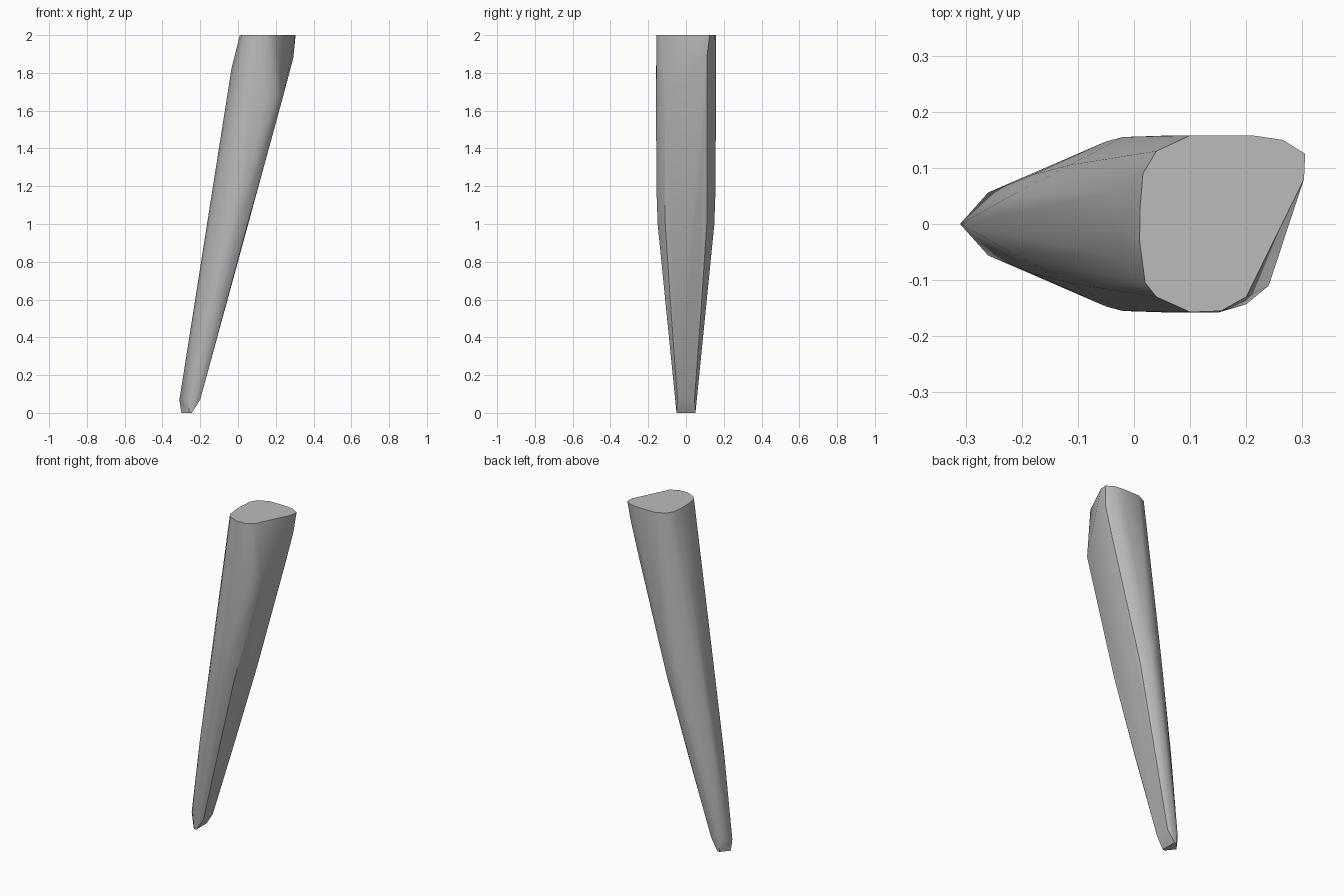
import bpy, bmesh, math

if "Cube" in bpy.data.objects:
    bpy.data.objects.remove(bpy.data.objects["Cube"])

# Symmetric cross-sections: height, then (x, half-width) pairs from left to right
SECTIONS = [
    (0.0, [(-0.30, 0), (-0.26, 0.05), (-0.245, 0.05)]),
    (0.07, [(-0.31, 0), (-0.26, 0.056), (-0.215, 0.053), (-0.20, 0.045)]),
    (0.55, [(-0.234, 0), (-0.22, 0.05), (-0.18, 0.088), (-0.14, 0.105), (-0.09, 0.10), (-0.07, 0.08)]),
    (1.0, [(-0.163, 0), (-0.152, 0.05), (-0.115, 0.105), (-0.05, 0.147), (0.0, 0.15), (0.05, 0.11)]),
    (1.2, [(-0.131, 0), (-0.12, 0.05), (-0.085, 0.11), (-0.02, 0.155), (0.04, 0.157), (0.105, 0.11)]),
    (1.68, [(0.07, 0.158), (0.15, 0.158), (0.20, 0.143), (0.24, 0.11)]),
    (1.82, [(-0.035, 0), (-0.025, 0.06), (0.015, 0.12), (0.08, 0.157)]),
]
# Flat top outline, with its front right corner sliced off
TOP = [(0.01, -0.03), (0.011, 0.03), (0.016, 0.09), (0.04, 0.13), (0.10, 0.158),
       (0.21, 0.158), (0.265, 0.15), (0.305, 0.125), (0.303, 0.08), (0.20, -0.13),
       (0.155, -0.155), (0.10, -0.157), (0.04, -0.13), (0.02, -0.105)]

points = [(x, y, 2.0) for x, y in TOP]
points.append((0.293, 0.11, 1.88))
for z, profile in SECTIONS:
    for x, y in profile:
        points += [(x, y, z), (x, -y, z)] if y else [(x, 0, z)]

# Tapered leg: a convex skin around the sections
bm = bmesh.new()
for p in points:
    bm.verts.new(p)
bmesh.ops.convex_hull(bm, input=bm.verts[:])
bmesh.ops.delete(bm, geom=[v for v in bm.verts if not v.link_faces], context='VERTS')
bmesh.ops.dissolve_limit(bm, angle_limit=math.radians(1), verts=bm.verts[:], edges=bm.edges[:])
bmesh.ops.recalc_face_normals(bm, faces=bm.faces[:])
mesh = bpy.data.meshes.new("tapered_leg")
bm.to_mesh(mesh)
bm.free()
leg = bpy.data.objects.new("tapered_leg", mesh)
bpy.context.collection.objects.link(leg)

# Plain grey finish
grey = bpy.data.materials.new("plain_grey")
grey.diffuse_color = (0.5, 0.5, 0.5, 1)
grey.use_nodes = True
grey.node_tree.nodes["Principled BSDF"].inputs["Base Color"].default_value = grey.diffuse_color
mesh.materials.append(grey)

# Soft sides, crisp rims
bpy.context.view_layer.objects.active = leg
leg.select_set(True)
bpy.ops.object.shade_smooth_by_angle(angle=math.radians(25))
